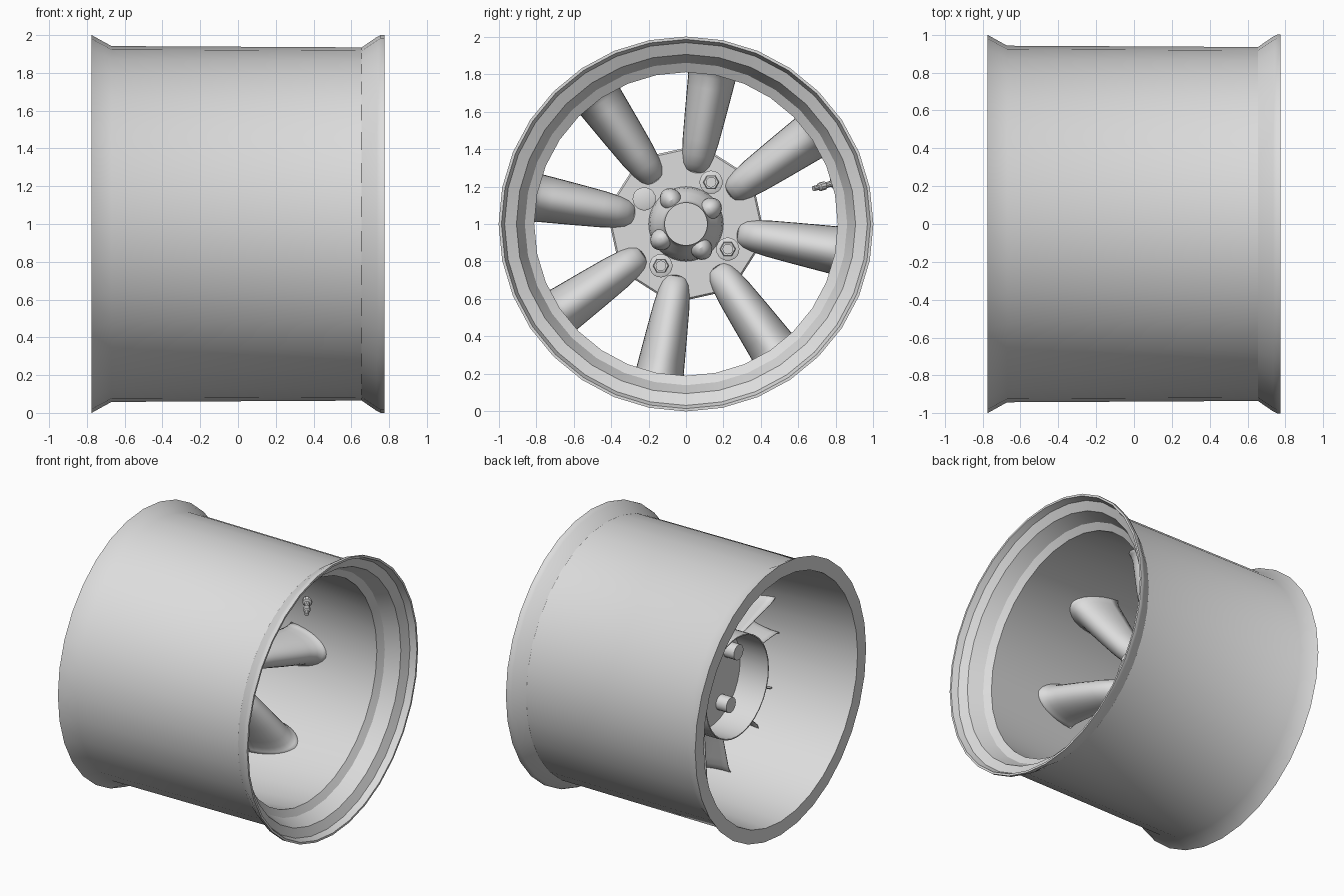
import bpy, bmesh
from math import cos, sin, pi, radians
from mathutils import Vector

if "Cube" in bpy.data.objects:
    bpy.data.objects.remove(bpy.data.objects["Cube"], do_unlink=True)

metal = bpy.data.materials.new("light_grey_metal")
metal.use_nodes = True
metal.diffuse_color = (0.72, 0.72, 0.72, 1)
metal.node_tree.nodes["Principled BSDF"].inputs["Base Color"].default_value = (0.72, 0.72, 0.72, 1)

SPOKES = 8
SPOKE_START = radians(-10)
BOLT_START = radians(59)
parts = []


def polar(x, r, a, side=0.0):
    """Point at depth x, radius r and angle a about the axle, shifted sideways."""
    return Vector((x, r * cos(a) - side * sin(a), 1 + r * sin(a) + side * cos(a)))


def finish(bm, name):
    bmesh.ops.remove_doubles(bm, verts=bm.verts, dist=0.0001)
    bmesh.ops.recalc_face_normals(bm, faces=bm.faces)
    mesh = bpy.data.meshes.new(name)
    bm.to_mesh(mesh)
    bm.free()
    mesh.materials.append(metal)
    ob = bpy.data.objects.new(name, mesh)
    bpy.context.collection.objects.link(ob)
    parts.append(ob)
    return ob


def skin(bm, rows, close_rows=False, close_cols=False):
    """Bridge rows of points with quads."""
    grid = [[bm.verts.new(p) for p in row] for row in rows]
    n, m = len(grid), len(grid[0])
    for i in range(n if close_rows else n - 1):
        for j in range(m if close_cols else m - 1):
            k, l = (i + 1) % n, (j + 1) % m
            bm.faces.new((grid[i][j], grid[k][j], grid[k][l], grid[i][l]))
    return grid


def lathe(name, profile, sides, centre=(0, 0), start=0.0, closed=False):
    """Turn an (x, radius) profile about an axis parallel to the axle."""
    bm = bmesh.new()
    shift = Vector((0, *centre))
    rows = [[polar(x, r, start + 2 * pi * j / sides) + shift for j in range(sides)]
            for x, r in profile]
    grid = skin(bm, rows, close_rows=closed, close_cols=True)
    if not closed:
        bm.faces.new(grid[0])
        bm.faces.new(grid[-1])
    return finish(bm, name)


# Barrel with flared edges and a stepped front lip
lathe("rim_barrel", [
    (-0.775, 1.0), (-0.67, 0.942), (0.655, 0.935), (0.735, 0.99), (0.755, 1.0),
    (0.775, 1.0), (0.775, 0.985), (0.73, 0.968), (0.70, 0.905), (0.60, 0.86),
    (0.57, 0.81), (-0.775, 0.9)], 32, closed=True)

# Octagonal hub plate and the round skirt behind it
lathe("hub_plate", [(-0.19, 0.43), (-0.155, 0.43), (-0.145, 0.42)], SPOKES, start=SPOKE_START)
lathe("hub_skirt", [(-0.18, 0.37), (-0.42, 0.37), (-0.42, 0.362), (-0.18, 0.362)], 32, closed=True)

# Hollow spokes, open at the back, flaring into the barrel:
# radius, half width, crest depth
STATIONS = [(0.28, 0.03, -0.146), (0.292, 0.05, -0.12), (0.32, 0.068, -0.085),
            (0.37, 0.082, -0.045), (0.45, 0.094, -0.01), (0.6, 0.108, 0.045),
            (0.73, 0.119, 0.085), (0.79, 0.124, 0.105), (0.825, 0.132, 0.127),
            (0.855, 0.148, 0.165)]
SPOKE_BACK = -0.165
ARC = 16
for s in range(SPOKES):
    angle = SPOKE_START + s * 2 * pi / SPOKES
    bm = bmesh.new()
    skin(bm, [[polar(SPOKE_BACK + (crest - SPOKE_BACK) * sin(pi * j / ARC), r, angle,
                     half * cos(pi * j / ARC)) for j in range(ARC + 1)]
              for r, half, crest in STATIONS])
    spoke = finish(bm, f"spoke_{s + 1}")
    wall = spoke.modifiers.new("wall", "SOLIDIFY")
    wall.thickness = 0.006
    wall.offset = 0

# Centre cap with four rounded lobes
lathe("centre_cap", [(-0.15, 0.2), (-0.1, 0.192), (-0.05, 0.165), (0.0, 0.13),
                     (0.03, 0.115), (0.05, 0.115)], 32)
for k in range(4):
    angle = radians(32) + k * pi / 2
    bm = bmesh.new()
    bmesh.ops.create_uvsphere(bm, u_segments=16, v_segments=10, radius=0.058)
    for v in bm.verts:
        v.co = polar(-0.06 + v.co.x * 1.6, 0.15 + v.co.y * 1.15, angle, v.co.z)
    finish(bm, f"cap_lobe_{k + 1}")

# Wheel bolts: washer and rear sleeve on all four, nuts on three
for k in range(4):
    angle = BOLT_START + k * pi / 2
    centre = (0.26 * cos(angle), 0.26 * sin(angle))
    lathe(f"washer_{k + 1}", [(-0.15, 0.062), (-0.135, 0.062), (-0.13, 0.052)], 20, centre)
    lathe(f"bolt_sleeve_{k + 1}", [(-0.275, 0.056), (-0.18, 0.056)], 16, centre)
    if k != 1:
        lathe(f"nut_{k + 1}", [(-0.135, 0.043), (-0.1, 0.043), (-0.095, 0.038)], 6, centre)
        lathe(f"stud_{k + 1}", [(-0.1, 0.028), (-0.085, 0.028)], 12, centre)

# Valve stem leaning inward and forward from the barrel wall
VALVE = [(0, 0.032), (0.03, 0.032), (0.035, 0.016), (0.08, 0.016), (0.085, 0.023),
         (0.12, 0.023), (0.125, 0.014), (0.16, 0.014)]
bm = bmesh.new()
stem = skin(bm, [[Vector((r * cos(a), r * sin(a), h)) for a in
                  (2 * pi * j / 10 for j in range(10))] for h, r in VALVE], close_cols=True)
bm.faces.new(stem[0])
bm.faces.new(stem[-1])
valve_angle = radians(15.5)
foot, tip = polar(0.0, 0.84, valve_angle), polar(0.09, 0.7, valve_angle)
turn = (tip - foot).to_track_quat("Z", "Y")
for v in bm.verts:
    v.co = foot + turn @ v.co
finish(bm, "valve_stem")

# Smooth shading with sharp edges kept
bpy.ops.object.select_all(action="DESELECT")
for ob in parts:
    ob.select_set(True)
bpy.context.view_layer.objects.active = parts[0]
bpy.ops.object.shade_smooth_by_angle(angle=radians(30))
